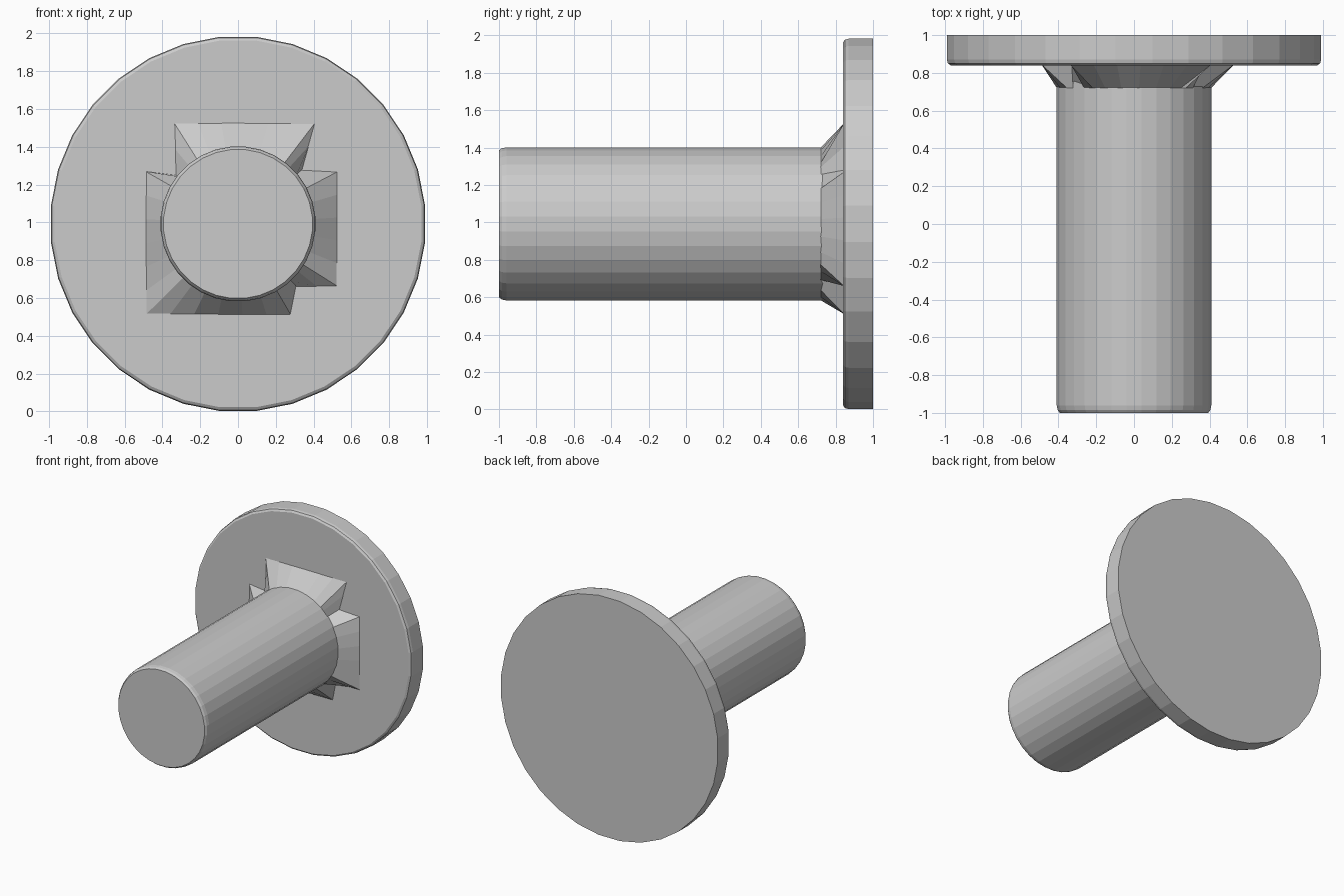
import bpy, bmesh, math

if "Cube" in bpy.data.objects:
    bpy.data.objects.remove(bpy.data.objects["Cube"])

CZ = 0.992
SIDES = 32


def finish(name, bm):
    bmesh.ops.recalc_face_normals(bm, faces=bm.faces)
    mesh = bpy.data.meshes.new(name)
    bm.to_mesh(mesh)
    bm.free()
    ob = bpy.data.objects.new(name, mesh)
    bpy.context.collection.objects.link(ob)
    return ob


def loft(name, rings):
    """Join equal-length rings of (x, y, z) points and cap both ends."""
    bm = bmesh.new()
    vr = [[bm.verts.new(p) for p in r] for r in rings]
    n = len(vr[0])
    for a, b in zip(vr, vr[1:]):
        for i in range(n):
            j = (i + 1) % n
            bm.faces.new((a[i], a[j], b[j], b[i]))
    bm.faces.new(vr[0])
    bm.faces.new(vr[-1])
    return finish(name, bm)


def circle(r, y):
    angles = [2 * math.pi * (i + 0.5) / SIDES for i in range(SIDES)]
    return [(r * math.cos(a), y, CZ + r * math.sin(a)) for a in angles]


# Round plate with a softened front rim
loft("plate", [circle(r, y) for r, y in
               ((0.975, 0.84), (0.99, 0.85), (0.995, 0.87), (0.995, 1.0))])

# Cylindrical shaft with a softened front end
loft("shaft", [circle(r, y) for r, y in
               ((0.395, -1.0), (0.406, -0.985), (0.411, -0.96), (0.411, 0.86))])

# Flared collar: lobed outline on the plate tapering to the shaft
outline = [(0.53, 1.27), (0.34, 1.28), (0.41, 1.53), (-0.34, 1.53),
           (-0.33, 1.25), (-0.49, 1.27), (-0.49, 0.51), (0.28, 0.51),
           (0.31, 0.66), (0.53, 0.66)]
base, neck = [], []
for i, (x0, z0) in enumerate(outline):
    x1, z1 = outline[(i + 1) % len(outline)]
    steps = max(1, round(math.hypot(x1 - x0, z1 - z0) / 0.13))
    for k in range(steps):
        x, z = x0 + (x1 - x0) * k / steps, z0 + (z1 - z0) * k / steps
        a = math.atan2(z - CZ, x)
        base.append((x, 0.845, z))
        neck.append((0.409 * math.cos(a), 0.72, CZ + 0.409 * math.sin(a)))
# The lower-left lobe pair meets in a valley hugging the shaft
for i, (x, y, z) in enumerate(base):
    if x < -0.3 and z < 0.75 and (x > -0.48 or z > 0.52):
        base[i] = (x, 0.845, z)
loft("collar", [neck, base])
